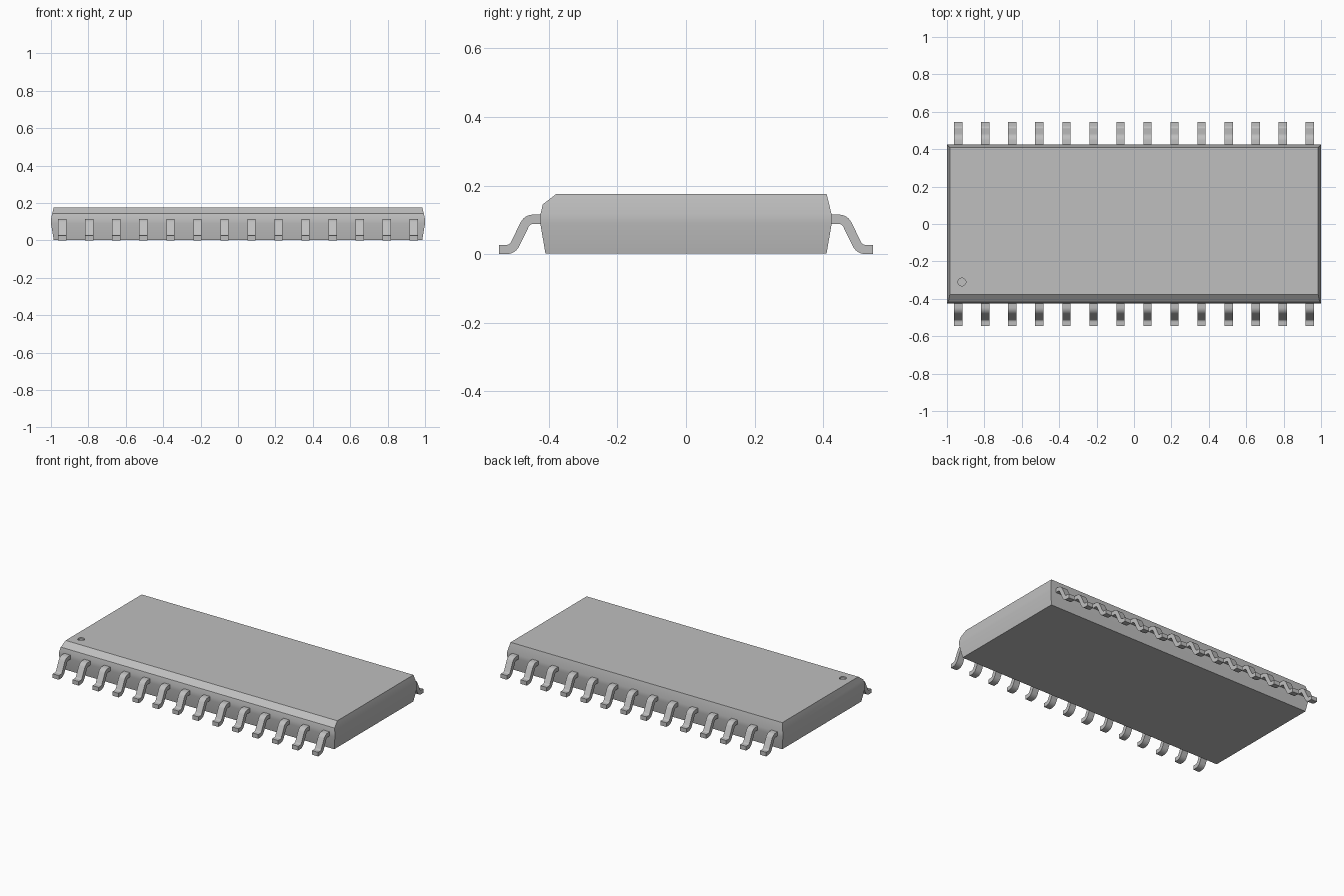
import bpy, bmesh, math
from mathutils import Vector

if "Cube" in bpy.data.objects:
    bpy.data.objects.remove(bpy.data.objects["Cube"], do_unlink=True)

GREY = (0.52, 0.52, 0.52, 1.0)
grey = bpy.data.materials.new("package_grey")
grey.use_nodes = True
grey.diffuse_color = GREY
grey.node_tree.nodes["Principled BSDF"].inputs["Base Color"].default_value = GREY


def finish(bm, name):
    """Turn a bmesh into a mesh with smooth bends and sharp corners."""
    bmesh.ops.recalc_face_normals(bm, faces=bm.faces)
    mesh = bpy.data.meshes.new(name)
    bm.to_mesh(mesh)
    bm.free()
    mesh.materials.append(grey)
    mesh.shade_smooth()
    mesh.set_sharp_from_angle(angle=math.radians(30))
    return mesh


def place(mesh, name):
    obj = bpy.data.objects.new(name, mesh)
    bpy.context.collection.objects.link(obj)
    return obj


# Body: tapered both ways from a narrow upright band at lead height
TOP, BOTTOM = 0.176, 0.002
bm = bmesh.new()
rings = []
for z, inset in ((BOTTOM, 0.015), (0.09, 0), (0.115, 0), (TOP, 0.015)):
    x, y = 1.0 - inset, 0.425 - inset
    rings.append([bm.verts.new((sx * x, sy * y, z))
                  for sx, sy in ((-1, -1), (1, -1), (1, 1), (-1, 1))])
for low, high in zip(rings, rings[1:]):
    for i in range(4):
        j = (i + 1) % 4
        bm.faces.new((low[i], low[j], high[j], high[i]))
bm.faces.new(rings[0][::-1])
bm.faces.new(rings[-1])

# Bevel along the top front edge
cut = bmesh.ops.bisect_plane(bm, geom=bm.verts[:] + bm.edges[:] + bm.faces[:],
                             plane_co=(0, -0.378, TOP), plane_no=(0, -0.031, 0.04),
                             clear_outer=True)
bmesh.ops.holes_fill(bm, edges=[e for e in bm.edges if e.is_boundary], sides=0)
body = place(finish(bm, "body"), "body")

# Round dimple marking the first lead
bm = bmesh.new()
bmesh.ops.create_cone(bm, cap_ends=True, segments=32, radius1=0.021, radius2=0.021, depth=0.02)
bmesh.ops.translate(bm, verts=bm.verts, vec=(-0.92, -0.31, TOP))
cutter = place(finish(bm, "dimple_cutter"), "dimple_cutter")
cutter.hide_render = True
dimple = body.modifiers.new("dimple", 'BOOLEAN')
dimple.operation = 'DIFFERENCE'
dimple.solver = 'EXACT'
dimple.object = cutter
bpy.context.view_layer.objects.active = body
bpy.ops.object.modifier_apply(modifier=dimple.name)
bpy.data.objects.remove(cutter, do_unlink=True)
body.data.shade_smooth()
body.data.set_sharp_from_angle(angle=math.radians(30))

# Gull-wing lead: a centreline with two rounded bends, thickened and given width
THICK, WIDTH, RADIUS, STEPS = 0.027, 0.044, 0.028, 6
path = [Vector(p) for p in ((-0.545, 0.0135), (-0.506, 0.0135), (-0.463, 0.102), (-0.40, 0.102))]
slope = math.atan2(path[2].y - path[1].y, path[2].x - path[1].x)
setback = RADIUS * math.tan(slope / 2)
line = [(path[0], 0.0)]
foot = path[1] - Vector((setback, 0))
shoulder = path[2] + Vector((setback, 0))
for i in range(STEPS + 1):
    a = slope * i / STEPS
    line.append((foot + RADIUS * Vector((math.sin(a), 1 - math.cos(a))), a))
for i in range(STEPS + 1):
    a = slope * (1 - i / STEPS)
    line.append((shoulder - RADIUS * Vector((math.sin(a), 1 - math.cos(a))), a))
line.append((path[3], 0.0))

bm = bmesh.new()
sections = []
for p, a in line:
    n = Vector((-math.sin(a), math.cos(a))) * THICK / 2
    sections.append([bm.verts.new((x, q.x, q.y)) for x, q in (
        (-WIDTH / 2, p - n), (WIDTH / 2, p - n), (WIDTH / 2, p + n), (-WIDTH / 2, p + n))])
for s, t in zip(sections, sections[1:]):
    for i in range(4):
        j = (i + 1) % 4
        bm.faces.new((s[i], s[j], t[j], t[i]))
bm.faces.new(sections[0])
bm.faces.new(sections[-1])
lead_mesh = finish(bm, "lead")

# Fourteen leads along the front and the same along the back
COUNT, SPAN = 14, 0.94
for i in range(COUNT):
    x = -SPAN + 2 * SPAN * i / (COUNT - 1)
    for side, turn in (("front", 0), ("back", math.pi)):
        lead = place(lead_mesh, f"{side}_lead_{i + 1}")
        lead.location.x = x
        lead.rotation_euler.z = turn
